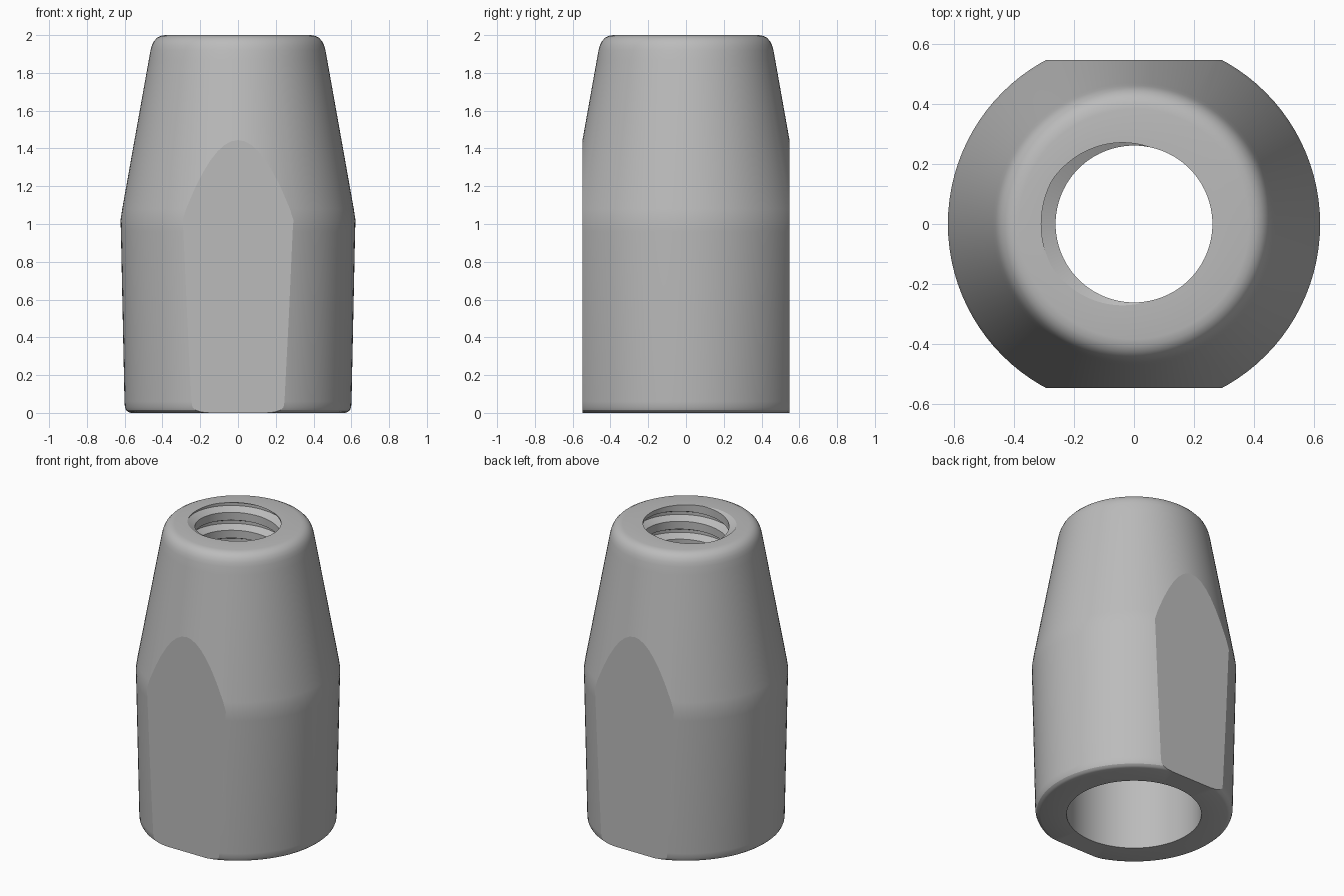
import bpy, bmesh, math

cube = bpy.data.objects.get("Cube")
if cube:
    bpy.data.objects.remove(cube)

SEGMENTS = 96
TOP, THREAD_END = 2.0, 1.08
PITCH, MINOR, DEPTH = 0.12, 0.262, 0.048
ROOT, MOUTH = 0.08, 0.28        # groove half widths, in turns
FLAT_Y = 0.548
BORE = 0.41

# Outer wall, bottom rim to top rim
outer = [(BORE, 0), (0.568, 0), (0.582, 0.005), (0.593, 0.015), (0.599, 0.03),
         (0.601, 0.06), (0.62, 0.96), (0.622, 1.02), (0.613, 1.08),
         (0.472, 1.87), (0.463, 1.92), (0.456, 1.945), (0.445, 1.968),
         (0.428, 1.986), (0.408, 1.996), (0.385, TOP)]


def thread_radius(turn, z):
    """Radius of the helical groove at a turn fraction and height."""
    phase = (z - TOP) / PITCH - turn + 0.5
    phase = abs(phase - round(phase))
    t = (MOUTH - phase) / (MOUTH - ROOT)
    return MINOR + DEPTH * max(0.0, min(1.0, t))


def section(turn):
    """Closed section of the body: outer wall, thread, then plain bore."""
    pts = list(outer)
    turns = int((TOP - THREAD_END) / PITCH) + 2
    for k in range(1, -turns - 1, -1):
        for f in (MOUTH, ROOT, -ROOT, -MOUTH):
            z = TOP + PITCH * (k + turn - 0.5 + f)
            z = max(THREAD_END, min(TOP, z))
            pts.append((thread_radius(turn, z), z))
    pts.append((BORE, 1.0))
    return pts


# Sweep the section around the axis
bm = bmesh.new()
columns = []
for i in range(SEGMENTS + 1):
    turn = i / SEGMENTS
    a = turn * math.tau
    columns.append([bm.verts.new((r * math.cos(a), r * math.sin(a), z))
                    for r, z in section(turn)])
for c, d in zip(columns, columns[1:]):
    for j in range(len(c)):
        n = (j + 1) % len(c)
        bm.faces.new((c[j], d[j], d[n], c[n]))
bmesh.ops.remove_doubles(bm, verts=bm.verts[:], dist=0.0002)

# Wrench flats on the front and back
for s in (-1, 1):
    bmesh.ops.bisect_plane(bm, geom=bm.verts[:] + bm.edges[:] + bm.faces[:],
                           plane_co=(0, s * FLAT_Y, 0), plane_no=(0, s, 0),
                           clear_outer=True)
    rim = [e for e in bm.edges if e.is_boundary
           and all(abs(v.co.y - s * FLAT_Y) < 0.001 for v in e.verts)]
    bmesh.ops.holes_fill(bm, edges=rim, sides=0)
bmesh.ops.recalc_face_normals(bm, faces=bm.faces[:])

mesh = bpy.data.meshes.new("threaded_sleeve")
bm.to_mesh(mesh)
bm.free()
sleeve = bpy.data.objects.new("threaded_sleeve", mesh)
bpy.context.collection.objects.link(sleeve)

# Plain grey metal
grey = bpy.data.materials.new("plain_grey")
grey.use_nodes = True
colour = (0.5, 0.5, 0.5, 1)
grey.diffuse_color = colour
grey.node_tree.nodes["Principled BSDF"].inputs["Base Color"].default_value = colour
mesh.materials.append(grey)

# Smooth round walls, flat wrench faces
bpy.ops.object.select_all(action='DESELECT')
sleeve.select_set(True)
bpy.context.view_layer.objects.active = sleeve
bpy.ops.object.shade_smooth_by_angle(angle=math.radians(25))
for p in mesh.polygons:
    if abs(p.center.y) > FLAT_Y - 0.001 and abs(p.normal.y) > 0.999:
        p.use_smooth = False
